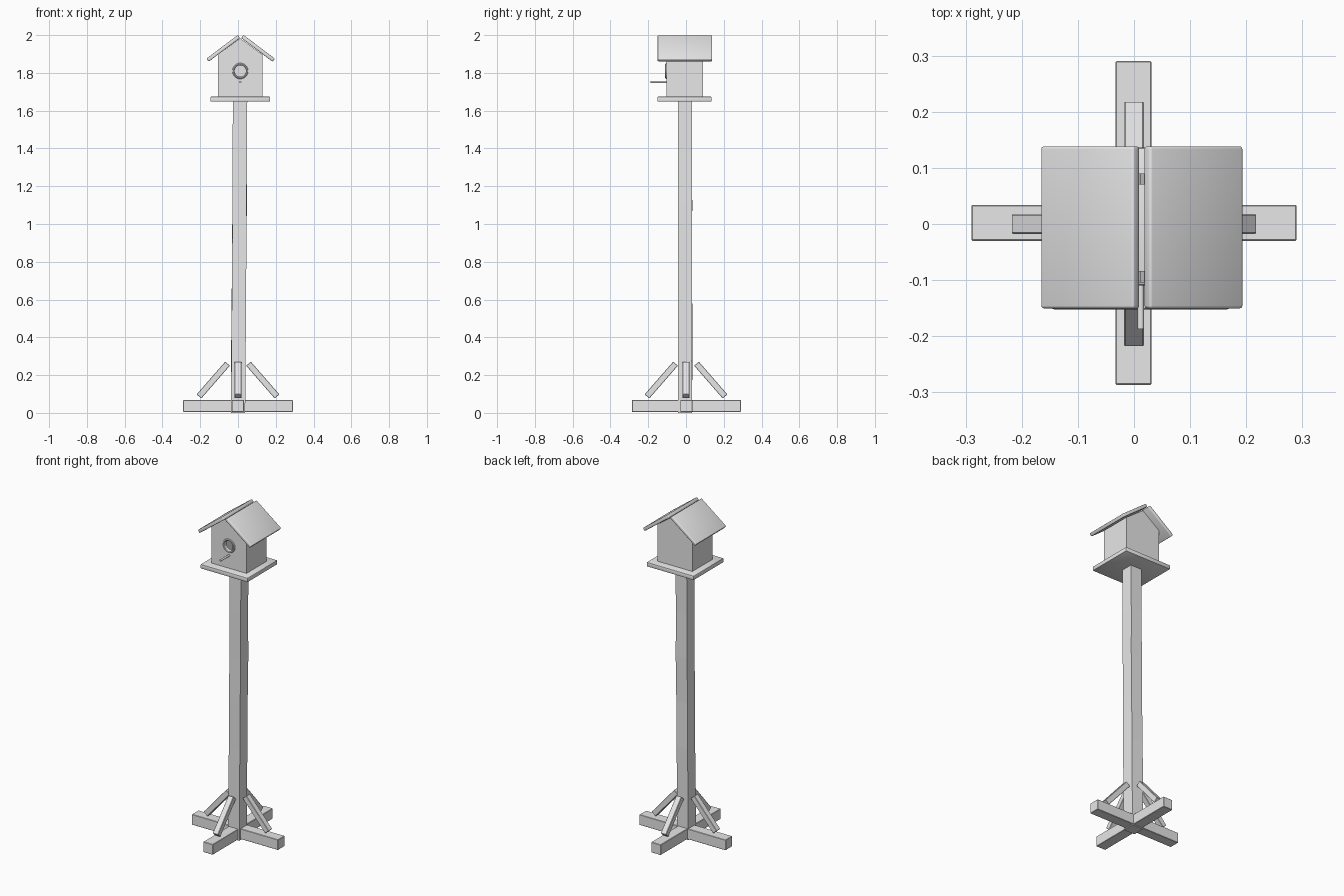
import bpy, bmesh, math, random
from mathutils import Matrix, Vector

random.seed(4)
default = bpy.data.objects.get("Cube")
if default:
    bpy.data.objects.remove(default, do_unlink=True)

GREY = (0.8, 0.8, 0.8, 1)
mat = bpy.data.materials.new("plain grey")
mat.use_nodes = True
mat.diffuse_color = GREY
mat.node_tree.nodes["Principled BSDF"].inputs["Base Color"].default_value = GREY

CX, CY = 0.012, -0.008      # centre of the little house


def finish(name, bm, smooth=False):
    bmesh.ops.recalc_face_normals(bm, faces=bm.faces)
    mesh = bpy.data.meshes.new(name)
    bm.to_mesh(mesh)
    bm.free()
    mesh.materials.append(mat)
    ob = bpy.data.objects.new(name, mesh)
    bpy.context.collection.objects.link(ob)
    if smooth:
        bpy.ops.object.select_all(action='DESELECT')
        ob.select_set(True)
        bpy.context.view_layer.objects.active = ob
        bpy.ops.object.shade_smooth_by_angle(angle=math.radians(40))
    return ob


def box(name, centre, size, rot=None, bevel=0.0, segments=1):
    bm = bmesh.new()
    bmesh.ops.create_cube(bm, size=1)
    bmesh.ops.scale(bm, vec=size, verts=bm.verts)
    if bevel:
        bmesh.ops.bevel(bm, geom=bm.edges[:], offset=bevel, segments=segments,
                        profile=0.5, affect='EDGES')
    bm.transform(Matrix.Translation(centre) @ (rot or Matrix.Identity(4)))
    return finish(name, bm, segments > 1)


def cylinder(name, centre, radius, depth, sides=24):
    bm = bmesh.new()
    bmesh.ops.create_cone(bm, cap_ends=True, segments=sides, radius1=radius,
                          radius2=radius, depth=depth)
    bm.transform(Matrix.Translation(centre) @ Matrix.Rotation(math.pi / 2, 4, 'X'))
    return finish(name, bm, True)


# Crossed base beams
box("base_beam_across", (0, 0.002, 0.037), (0.58, 0.064, 0.063), bevel=0.002)
box("base_beam_along", (-0.001, 0.002, 0.037), (0.064, 0.577, 0.063), bevel=0.002)

# Diagonal braces on the four sides
for i, side in enumerate(("left", "back", "right", "front")):
    turn = Matrix.Rotation(i * math.pi / 2, 4, 'Z')
    centre = turn @ Vector((0.131, 0, 0.174))
    box(side + "_brace", centre, (0.23, 0.035, 0.033),
        turn @ Matrix.Rotation(math.radians(48.9), 4, 'Y'), bevel=0.002)

# Slightly crooked post, lofted from square sections
bm = bmesh.new()
rings = []
LEVELS = 7
for i in range(LEVELS):
    t = i / (LEVELS - 1)
    wobble = 0.002 if 0 < i < LEVELS - 1 else 0
    ring = []
    for sx, sy in ((-1, -1), (1, -1), (1, 1), (-1, 1)):
        ring.append(bm.verts.new((
            0.011 * t + sx * 0.038 + random.uniform(-wobble, wobble),
            -0.005 + sy * 0.037 + random.uniform(-wobble, wobble),
            1.65 * t)))
    rings.append(ring)
for low, high in zip(rings, rings[1:]):
    for k in range(4):
        n = (k + 1) % 4
        bm.faces.new((low[k], low[n], high[n], high[k]))
bm.faces.new(rings[0])
bm.faces.new(rings[-1])
finish("post", bm)

# Platform
box("platform", (CX, CY, 1.661), (0.317, 0.288, 0.026), bevel=0.004, segments=2)

# House walls
WALL = 0.02
FLOOR, EAVE = 1.674, 1.897
FRONT, BACK = -0.104, 0.09
HALF = 0.118
mid_z, height = (FLOOR + EAVE) / 2, EAVE - FLOOR
mid_y = (FRONT + BACK) / 2
front = box("front_wall", (CX, FRONT + WALL / 2, mid_z), (HALF * 2, WALL, height))
box("back_wall", (CX, BACK - WALL / 2, mid_z), (HALF * 2, WALL, height))
for side, s in (("left", 1), ("right", -1)):
    box(side + "_wall", (CX + s * (HALF - WALL / 2), mid_y, mid_z),
        (WALL, BACK - FRONT - 2 * WALL, height))

# Round entrance hole
cutter = cylinder("hole_cutter", (CX, FRONT, 1.81), 0.031, 0.1, 32)
cutter.hide_render = True
cutter.hide_viewport = True
cut = front.modifiers.new("entrance", 'BOOLEAN')
cut.operation = 'DIFFERENCE'
cut.solver = 'EXACT'
cut.object = cutter

# Gable triangles above the front and back walls
for name, y in (("front_gable", FRONT), ("back_gable", BACK - WALL)):
    bm = bmesh.new()
    outline = ((-HALF, EAVE), (HALF, EAVE), (0, EAVE + 0.086))
    face = bm.faces.new([bm.verts.new((CX + x, y, z)) for x, z in outline])
    new = bmesh.ops.extrude_face_region(bm, geom=[face])["geom"]
    bmesh.ops.translate(bm, vec=(0, WALL, 0),
                        verts=[v for v in new if isinstance(v, bmesh.types.BMVert)])
    finish(name, bm)

# Roof slabs, with a narrow gap at the ridge
for side, s in (("left", 1), ("right", -1)):
    box(side + "_roof", (CX + 0.002 + s * 0.092, -0.006, 1.93), (0.208, 0.289, 0.02),
        Matrix.Rotation(s * math.radians(37), 4, 'Y'), bevel=0.005, segments=3)

# Trim ring around the entrance
bm = bmesh.new()
SIDES, TUBE = 32, 8
loops = []
for i in range(SIDES):
    a = 2 * math.pi * i / SIDES
    loop = []
    for j in range(TUBE):
        b = 2 * math.pi * j / TUBE
        r = 0.036 + 0.006 * math.cos(b)
        loop.append(bm.verts.new((CX + r * math.cos(a), FRONT + 0.006 * math.sin(b),
                                  1.81 + r * math.sin(a))))
    loops.append(loop)
for i in range(SIDES):
    p, q = loops[i], loops[(i + 1) % SIDES]
    for j in range(TUBE):
        k = (j + 1) % TUBE
        bm.faces.new((p[j], q[j], q[k], p[k]))
finish("entrance_ring", bm, True)

# Perch peg
cylinder("perch", (CX, -0.14, 1.752), 0.006, 0.094, 12)
